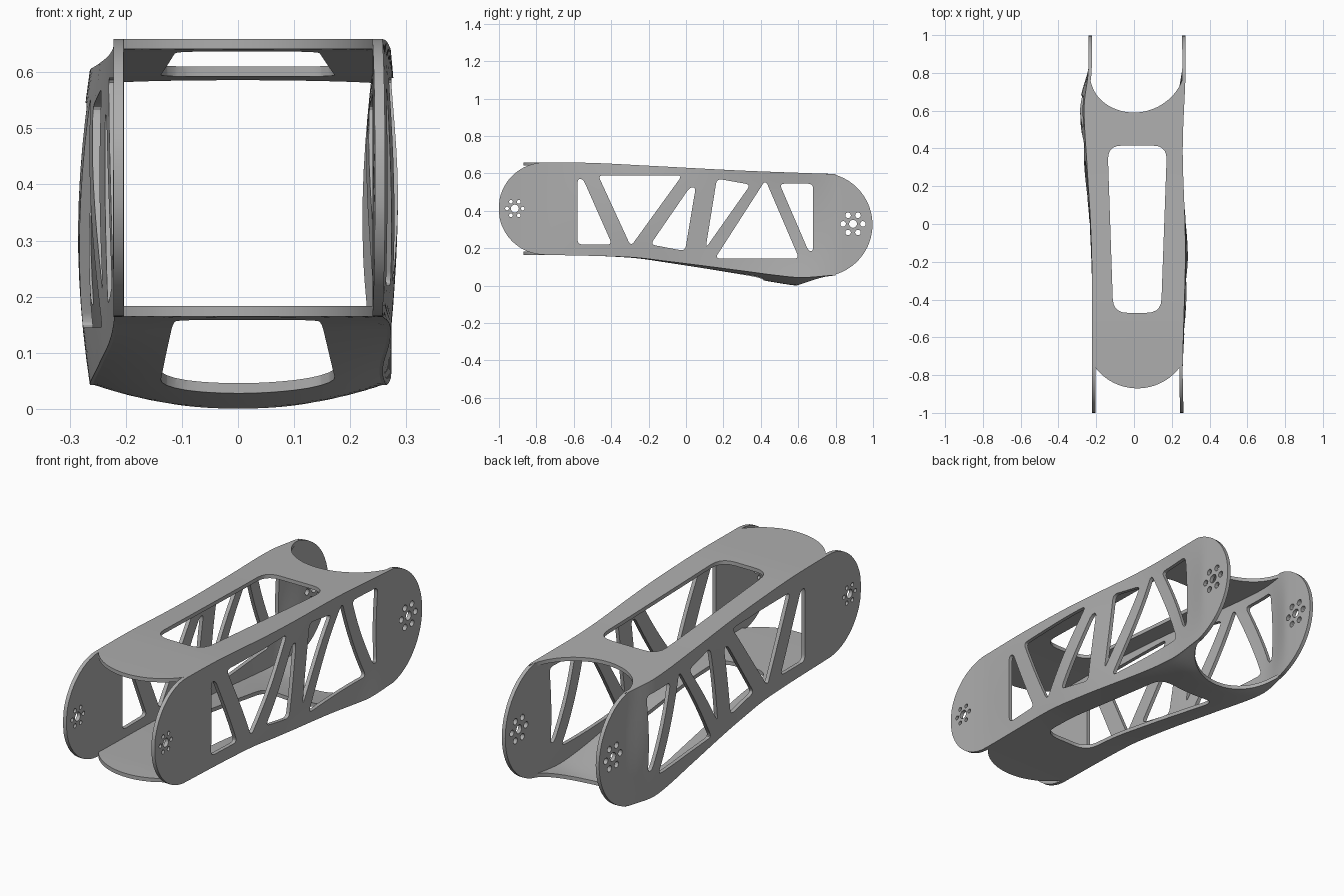
import bpy, bmesh
from math import sin, cos, pi, sqrt
from mathutils import Vector

cube = bpy.data.objects.get("Cube")
if cube:
    bpy.data.objects.remove(cube, do_unlink=True)

grey = bpy.data.materials.new("plain grey")
grey.use_nodes = True
colour = (0.42, 0.42, 0.42, 1)
grey.diffuse_color = colour
grey.node_tree.nodes["Principled BSDF"].inputs["Base Color"].default_value = colour

WALL = 0.018
AXIS = 0.02


def smooth_curve(*pts):
    """Smooth function through (position, value) points."""
    def slope(i):
        a, b = pts[max(i - 1, 0)], pts[min(i + 1, len(pts) - 1)]
        return (b[1] - a[1]) / (b[0] - a[0])

    def f(p):
        p = min(max(p, pts[0][0]), pts[-1][0])
        i = 0
        while i < len(pts) - 2 and p > pts[i + 1][0]:
            i += 1
        (p0, v0), (p1, v1) = pts[i], pts[i + 1]
        h = p1 - p0
        t = (p - p0) / h
        return ((1 + 2 * t) * (1 - t) ** 2 * v0 + t * (1 - t) ** 2 * h * slope(i)
                + t * t * (3 - 2 * t) * v1 + t * t * (t - 1) * h * slope(i + 1))
    return f


# Long edges of the side walls, and how far each wall bows between its edges
top_edge = smooth_curve((-.755, .659), (-.5, .656), (-.2, .641), (.3, .615), (.78, .597))
low_edge = smooth_curve((-.755, .165), (-.3, .152), (-.1, .13), (.1, .105),
                        (.3, .079), (.5, .053), (.62, .043), (.78, .055))
left_x = smooth_curve((-1, .262), (-.75, .258), (-.2, .272), (0, .27), (.4, .258), (.8, .273), (1, .273))
left_bow = smooth_curve((-.75, 0), (-.2, .013), (.1, 0), (.55, -.022), (.7, -.015), (.82, 0))
right_x = smooth_curve((-1, -.222), (-.3, -.222), (0, -.23), (.3, -.248), (.62, -.264), (.8, -.243), (1, -.24))
right_bow = smooth_curve((-.5, 0), (0, -.005), (.3, -.015), (.6, -.021), (.7, -.02), (.82, 0))
floor_bow = smooth_curve((-.45, 0), (-.2, .006), (0, .015), (.3, .03), (.55, .042), (.62, .043), (.8, .03))


def side_limits(y):
    """Lowest and highest point of a side wall, with its round ends."""
    if y < -.755:
        r = sqrt(max(.247 ** 2 - (y + .755) ** 2, 0)) if y > -1 else 0
        return .412 - r, .412 + r
    if y > .78:
        r = sqrt(max(.278 ** 2 - (y - .719) ** 2, 0))
        return .326 - r, .326 + r
    return low_edge(y), top_edge(y)


def slab(name, point, nu, nv, offset):
    """Sheet of quads from point(u, v), given thickness along offset."""
    bm = bmesh.new()
    rows = [[bm.verts.new(point(i / nu, j / nv)) for i in range(nu + 1)] for j in range(nv + 1)]
    for a, b in zip(rows, rows[1:]):
        for i in range(nu):
            bm.faces.new((a[i], a[i + 1], b[i + 1], b[i]))
    bmesh.ops.remove_doubles(bm, verts=bm.verts, dist=1e-4)
    new = bmesh.ops.extrude_face_region(bm, geom=bm.faces[:], use_keep_orig=True)
    moved = [g for g in new["geom"] if isinstance(g, bmesh.types.BMVert)]
    bmesh.ops.translate(bm, verts=moved, vec=offset)
    bmesh.ops.recalc_face_normals(bm, faces=bm.faces)
    return to_object(name, bm)


def to_object(name, bm):
    mesh = bpy.data.meshes.new(name)
    bm.to_mesh(mesh)
    bm.free()
    mesh.materials.append(grey)
    ob = bpy.data.objects.new(name, mesh)
    bpy.context.collection.objects.link(ob)
    return ob


def rounded(corners, r):
    """Polygon with its corners rounded."""
    pts = [Vector(c) for c in corners]
    out = []
    for i, p in enumerate(pts):
        ends = []
        for q in (pts[i - 1], pts[(i + 1) % len(pts)]):
            d = q - p
            ends.append(p + d.normalized() * min(r, d.length * .45))
        for k in range(6):
            t = k / 5
            out.append(ends[0] * (1 - t) ** 2 + p * 2 * t * (1 - t) + ends[1] * t * t)
    return out


def circle(c, r, n=20):
    return [Vector((c[0] + r * cos(2 * pi * k / n), c[1] + r * sin(2 * pi * k / n))) for k in range(n)]


def cut(ob, outlines, place, through):
    """Cut every outline through the object."""
    bm = bmesh.new()
    for line in outlines:
        face = bm.faces.new([bm.verts.new(place(p)) for p in line])
        new = bmesh.ops.extrude_face_region(bm, geom=[face], use_keep_orig=True)
        bmesh.ops.translate(bm, vec=through,
                            verts=[g for g in new["geom"] if isinstance(g, bmesh.types.BMVert)])
    bmesh.ops.recalc_face_normals(bm, faces=bm.faces)
    cutter = to_object("cutter", bm)
    cutter.hide_render = True
    mod = ob.modifiers.new("openings", "BOOLEAN")
    mod.operation, mod.solver, mod.object = "DIFFERENCE", "EXACT", cutter
    for o in bpy.context.selected_objects:
        o.select_set(False)
    bpy.context.view_layer.objects.active = ob
    ob.select_set(True)
    bpy.ops.object.modifier_apply(modifier=mod.name)
    bpy.data.objects.remove(cutter, do_unlink=True)
    bpy.ops.object.shade_smooth_by_angle(angle=.5)


# Truss openings and bolt circles of the side walls, as (y, z)
truss = [
    [(-.58, .57), (-.55, .57), (-.395, .22), (-.58, .22)],
    [(-.47, .59), (-.02, .59), (-.295, .21)],
    [(.02, .525), (.052, .525), (-.005, .185), (-.19, .22)],
    [(.165, .572), (.345, .54), (.105, .2)],
    [(.425, .565), (.605, .145), (.155, .145)],
    [(.5, .545), (.68, .545), (.68, .185), (.655, .185)],
]
side_holes = [rounded(t, .028) for t in truss]
for c, ring, r in (((-.915, .412), .042, .01), ((.893, .33), .053, .015)):
    side_holes.append(circle(c, .021))
    side_holes += [circle((c[0] + ring * cos(k * pi / 3), c[1] + ring * sin(k * pi / 3)), r, 14)
                   for k in range(6)]


def side_wall(name, edge, bow, inward):
    def point(u, v):
        # rows crowd towards the round ends
        y = (-1.002 + .247 * (1 - cos(v / .2 * pi / 2)) if v < .2
             else .78 + .217 * sin((v - .8) / .2 * pi / 2) if v > .8
             else -.755 + 1.535 * (v - .2) / .6)
        lo, hi = side_limits(y)
        s = 2 * u - 1
        return edge(y) + bow(y) * (1 - s * s), y, lo + (hi - lo) * u
    ob = slab(name, point, 12, 80, (inward, 0, 0))
    cut(ob, side_holes, lambda p: (-.5, p.x, p.y), (1, 0, 0))


side_wall("left_side_wall", left_x, left_bow, -WALL)
side_wall("right_side_wall", right_x, right_bow, WALL)

# Long window of the top and bottom plates, as (x, y)
window = rounded([(-.14, .415), (.175, .415), (.143, -.47), (-.11, -.47)], .075)


def cross_plate(name, height, inward):
    def point(u, v):
        s = 2 * u - 1
        front = -.596 - sqrt(.274 ** 2 - (.23 * s) ** 2)
        back = .844 - sqrt(.254 ** 2 - (.25 * s) ** 2)
        y = front + (back - front) * v
        a, b = right_x(y) + WALL / 3, left_x(y) - WALL / 3
        return a + (b - a) * u, y, height(y, s)
    ob = slab(name, point, 32, 50, (0, 0, inward))
    cut(ob, [window], lambda p: (p.x, p.y, -.3), (0, 0, 1.3))


cross_plate("top_plate", lambda y, s: top_edge(y), -WALL)
cross_plate("bottom_plate", lambda y, s: low_edge(y) - floor_bow(y) * (1 - s * s), WALL)
